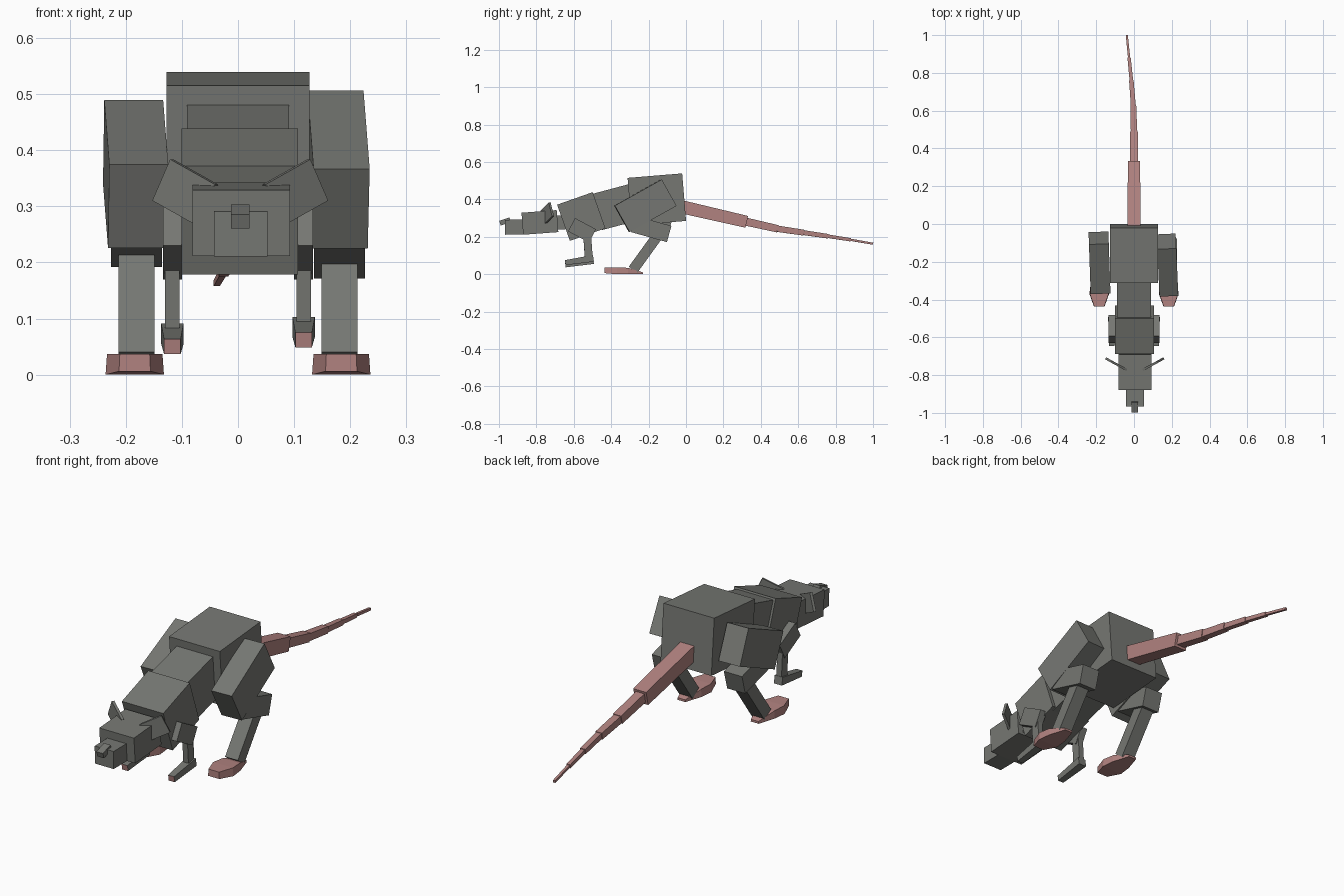
import bpy
import bmesh
from mathutils import Vector

cube = bpy.data.objects.get("Cube")
if cube:
    bpy.data.objects.remove(cube, do_unlink=True)


def material(name, rgb):
    m = bpy.data.materials.new(name)
    m.use_nodes = True
    m.diffuse_color = (*rgb, 1)
    m.node_tree.nodes["Principled BSDF"].inputs["Base Color"].default_value = (*rgb, 1)
    return m


FUR = material("grey fur", (0.18, 0.185, 0.17))
SKIN = material("pink skin", (0.44, 0.225, 0.215))


def finish(name, bm, *mats):
    bmesh.ops.recalc_face_normals(bm, faces=bm.faces)
    mesh = bpy.data.meshes.new(name)
    bm.to_mesh(mesh)
    bm.free()
    for m in mats:
        mesh.materials.append(m)
    obj = bpy.data.objects.new(name, mesh)
    bpy.context.collection.objects.link(obj)
    return obj


def block(name, a, b, width, height, mat=FUR, taper=1.0):
    """Box whose axis runs from a to b; taper scales the end at b."""
    a, b = Vector(a), Vector(b)
    bm = bmesh.new()
    bmesh.ops.create_cube(bm, size=1)
    for v in bm.verts:
        k = taper if v.co.y > 0 else 1
        v.co = (v.co.x * width * k, v.co.y * (b - a).length, v.co.z * height * k)
    obj = finish(name, bm, mat)
    obj.rotation_mode = 'QUATERNION'
    obj.rotation_quaternion = (b - a).to_track_quat('Y', 'Z')
    obj.location = (a + b) / 2
    return obj


def foot(name, x):
    """Flat paw, tapered at toe and heel, with the top sloping to the heel."""
    stations = [(-0.437, 0.028, 0.037), (-0.37, 0.052, 0.037),
                (-0.31, 0.045, 0.034), (-0.23, 0.02, 0.01)]
    bm = bmesh.new()
    rings = []
    for y, w, top in stations:
        base = 0.006 if y < -0.4 else 0
        rings.append([bm.verts.new((x + dx, y, z)) for dx, z in
                      ((-w, base), (w, base), (w * 0.95, top), (-w * 0.95, top))])
    for r, q in zip(rings, rings[1:]):
        for i in range(4):
            j = (i + 1) % 4
            bm.faces.new((r[i], r[j], q[j], q[i]))
    bm.faces.new(rings[0])
    bm.faces.new(rings[-1])
    finish(name, bm, SKIN)


# Body and head
block("pelvis", (0, -0.302, 0.388), (0, -0.01, 0.412), 0.255, 0.255)
block("waist", (0, -0.474, 0.333), (0, -0.26, 0.39), 0.182, 0.2)
block("chest", (0.003, -0.655, 0.275), (0.003, -0.465, 0.342), 0.208, 0.205)
block("neck", (0.005, -0.71, 0.275), (0.005, -0.6, 0.28), 0.12, 0.075)
block("head", (0.006, -0.875, 0.27), (0.006, -0.687, 0.284), 0.174, 0.118)
block("snout", (0.005, -0.967, 0.251), (0.005, -0.86, 0.252), 0.095, 0.08)
block("nose", (0.004, -0.995, 0.273), (0.004, -0.94, 0.291), 0.033, 0.026)

# Tail
joints = [(0, -0.03, 0.362), (0, 0.325, 0.28), (0, 0.49, 0.243), (-0.004, 0.63, 0.222),
          (-0.014, 0.76, 0.203), (-0.026, 0.88, 0.184), (-0.038, 1.0, 0.163)]
widths = [0.07, 0.043, 0.034, 0.026, 0.019, 0.012]
for i, w in enumerate(widths):
    block(f"tail_segment_{i + 1}", joints[i], joints[i + 1], w, w, SKIN, 0.92)

for side, s in (("left", 1), ("right", -1)):
    left = s > 0
    # Ear
    block(f"{side}_ear", (0.004 + s * 0.138, -0.72, 0.347),
          (0.004 + s * 0.058, -0.764, 0.302), 0.012, 0.082)

    # Front leg
    x, up = s * 0.117, 0.012 if left else 0
    block(f"{side}_upper_arm", (x, -0.612, 0.265), (x, -0.5, 0.205), 0.034, 0.08)
    block(f"{side}_forearm", (x, -0.53, 0.23), (x, -0.518, 0.055 + up), 0.026, 0.042)
    hand = block(f"{side}_hand", (x, -0.495, 0.073 + up), (x, -0.645, 0.05 + up),
                 0.04, 0.036, FUR, 0.74)
    hand.data.materials.append(SKIN)
    for f in hand.data.polygons:
        f.material_index = 1 if f.normal.y > 0.9 else 0

    # Hind leg
    if left:
        block("left_thigh", (0.183, -0.343, 0.296), (0.172, -0.092, 0.436), 0.1, 0.162)
    else:
        block("right_thigh", (-0.178, -0.337, 0.3), (-0.187, -0.074, 0.415), 0.105, 0.163)
    x, up = s * 0.181, 0 if left else 0.02
    block(f"{side}_calf", (x, -0.28, 0.268 + up), (x, -0.09, 0.215 + up), 0.091, 0.09)
    block(f"{side}_ankle", (x, -0.145, 0.215), (x, -0.283, 0.024), 0.064, 0.056)
    foot(f"{side}_foot", s * 0.184)
